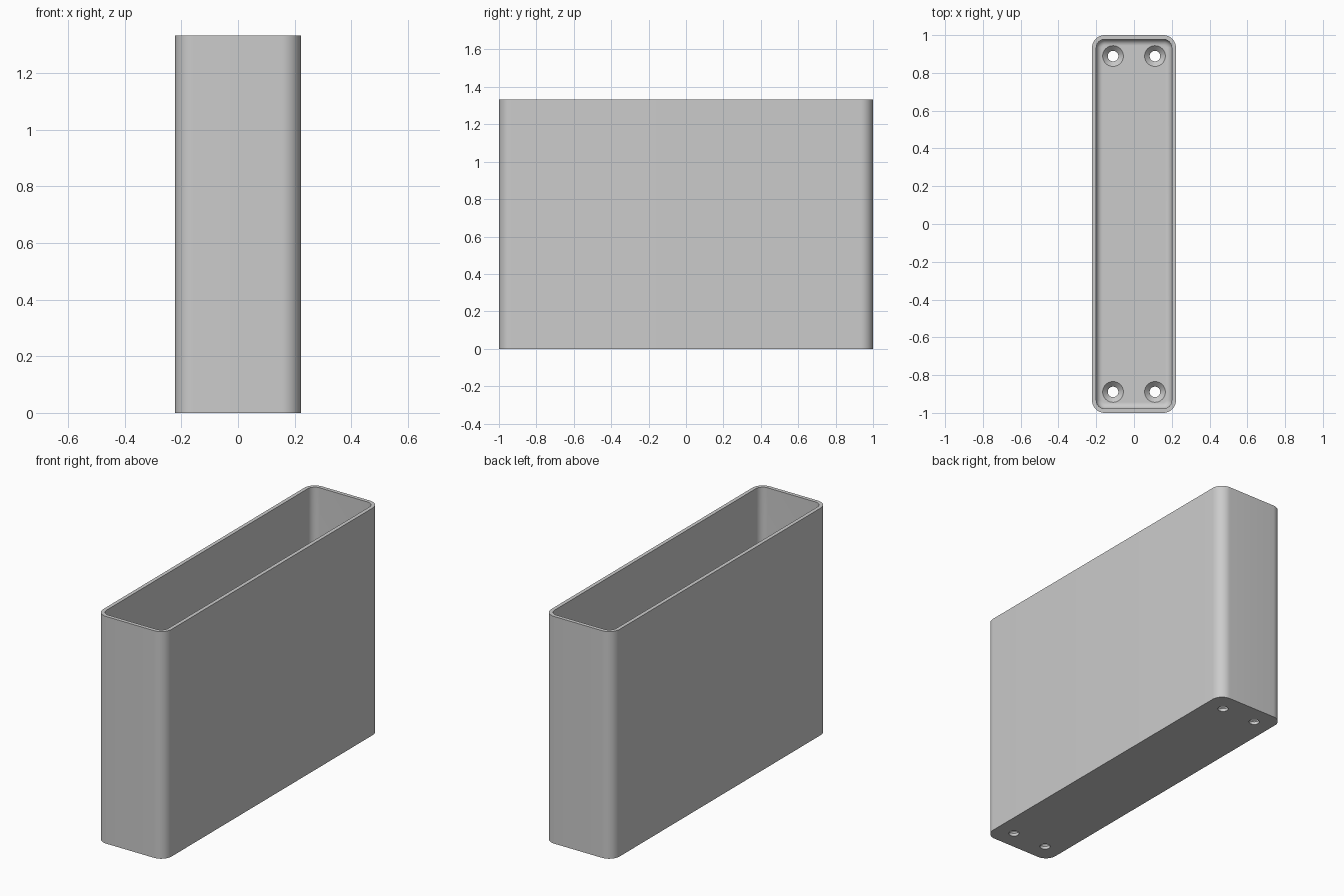
import bpy
import bmesh
from math import cos, sin, pi, radians

old = bpy.data.objects.get("Cube")
if old:
    bpy.data.objects.remove(old, do_unlink=True)

HALF_X, HALF_Y, HEIGHT = 0.222, 1.0, 1.333
CORNER, WALL, FLOOR, FILLET = 0.067, 0.022, 0.044, 0.033

grey = bpy.data.materials.new("plain_grey")
grey.use_nodes = True
colour = (0.6, 0.6, 0.6, 1)
grey.diffuse_color = colour
grey.node_tree.nodes["Principled BSDF"].inputs["Base Color"].default_value = colour


def rounded_ring(bm, inset, z, steps=12):
    """Rounded rectangle, moved inwards by inset, at height z."""
    r = max(CORNER - inset, 0.008)
    cx, cy = HALF_X - inset - r, HALF_Y - inset - r
    ring = []
    for q, (sx, sy) in enumerate([(1, 1), (-1, 1), (-1, -1), (1, -1)]):
        for i in range(steps + 1):
            a = (q + i / steps) * pi / 2
            ring.append(bm.verts.new((sx * cx + r * cos(a), sy * cy + r * sin(a), z)))
    return ring


def loft(name, profile, ring_maker):
    """Skin a closed solid through rings given by (size, height) pairs."""
    bm = bmesh.new()
    rings = [ring_maker(bm, s, z) for s, z in profile]
    for a, b in zip(rings, rings[1:]):
        for i in range(len(a)):
            j = (i + 1) % len(a)
            bm.faces.new((a[i], a[j], b[j], b[i]))
    bm.faces.new(rings[0][::-1])
    bm.faces.new(rings[-1])
    bmesh.ops.recalc_face_normals(bm, faces=bm.faces)
    mesh = bpy.data.meshes.new(name)
    bm.to_mesh(mesh)
    bm.free()
    mesh.materials.append(grey)
    obj = bpy.data.objects.new(name, mesh)
    bpy.context.collection.objects.link(obj)
    return obj


def circle_ring(bm, radius, z, sides=40):
    return [bm.verts.new((radius * cos(2 * pi * i / sides),
                          radius * sin(2 * pi * i / sides), z)) for i in range(sides)]


# Open container: outer wall, rim, inner wall, then a filleted floor
profile = [(0, 0), (0, HEIGHT), (WALL, HEIGHT)]
for i in range(9):
    a = i / 8 * pi / 2
    profile.append((WALL + FILLET * (1 - cos(a)), FLOOR + FILLET * (1 - sin(a))))
container = loft("container", profile, rounded_ring)

# Countersunk screw holes near the four corners
screw = [(0.028, -0.05), (0.028, FLOOR - 0.027), (0.055, FLOOR), (0.055, FLOOR + 0.05)]
cutters = []
for sx in (-1, 1):
    for sy in (-1, 1):
        cutter = loft("screw_hole_cutter", screw, circle_ring)
        cutter.location = (sx * 0.111, sy * 0.889, 0)
        cutter.hide_render = True
        cutters.append(cutter)
        mod = container.modifiers.new("screw_hole", 'BOOLEAN')
        mod.operation = 'DIFFERENCE'
        mod.solver = 'EXACT'
        mod.object = cutter

bpy.ops.object.select_all(action='DESELECT')
container.select_set(True)
bpy.context.view_layer.objects.active = container
for mod in list(container.modifiers):
    bpy.ops.object.modifier_apply(modifier=mod.name)
for cutter in cutters:
    bpy.data.objects.remove(cutter, do_unlink=True)
bpy.ops.object.shade_smooth_by_angle(angle=radians(30))
